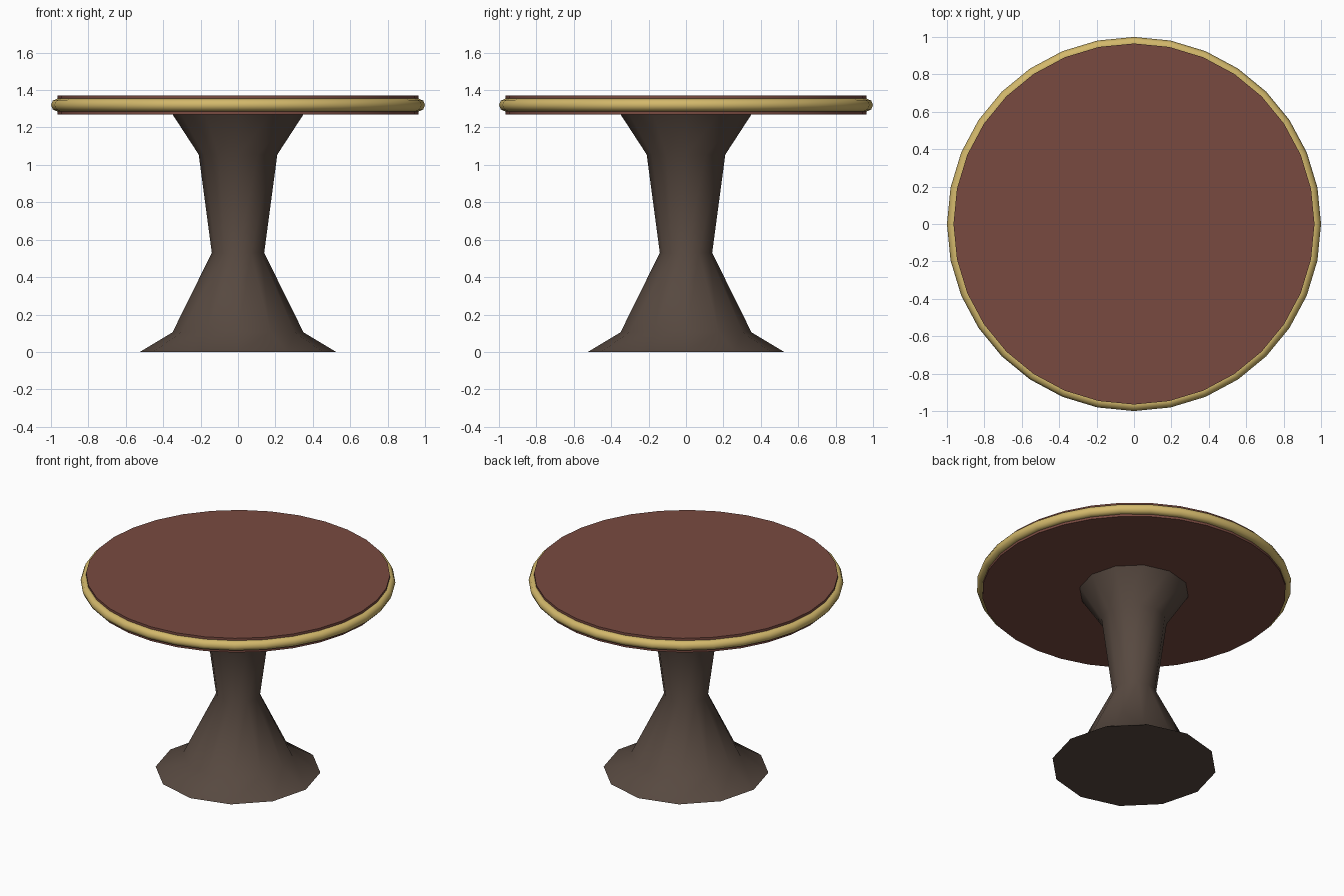
import bpy
import math

if "Cube" in bpy.data.objects:
    bpy.data.objects.remove(bpy.data.objects["Cube"])


def material(name, color):
    m = bpy.data.materials.new(name)
    m.diffuse_color = (*color, 1)
    m.use_nodes = True
    m.node_tree.nodes["Principled BSDF"].inputs["Base Color"].default_value = m.diffuse_color
    return m


def finish(obj, name, mat, angle):
    obj.name = name
    obj.data.materials.append(mat)
    bpy.ops.object.select_all(action='DESELECT')
    obj.select_set(True)
    bpy.context.view_layer.objects.active = obj
    bpy.ops.object.shade_smooth_by_angle(angle=math.radians(angle))


def lathe(profile, sides):
    """Closed solid of revolution from (radius, z) points, bottom to top."""
    verts = [(r * math.cos(2 * math.pi * i / sides), r * math.sin(2 * math.pi * i / sides), z)
             for r, z in profile for i in range(sides)]
    faces = []
    for k in range(len(profile) - 1):
        a, b = k * sides, (k + 1) * sides
        for i in range(sides):
            j = (i + 1) % sides
            faces.append((a + i, a + j, b + j, b + i))
    faces.append(tuple(reversed(range(sides))))
    faces.append(tuple(range(len(verts) - sides, len(verts))))
    mesh = bpy.data.meshes.new("lathe")
    mesh.from_pydata(verts, [], faces)
    obj = bpy.data.objects.new("lathe", mesh)
    bpy.context.collection.objects.link(obj)
    return obj


red_wood = material("red_wood", (0.19, 0.068, 0.051))
brass = material("brass", (0.65, 0.48, 0.147))
dark_wood = material("dark_wood", (0.095, 0.066, 0.051))

# Twelve-sided flared pedestal
pedestal = lathe([(0.525, 0), (0.35, 0.105), (0.14, 0.53), (0.21, 1.055), (0.35, 1.27)], 12)
finish(pedestal, "pedestal", dark_wood, 50)

# Round table top
top = lathe([(0.965, 1.27), (0.965, 1.37)], 32)
finish(top, "table_top", red_wood, 40)

# Rounded brass edge band
bpy.ops.mesh.primitive_torus_add(major_radius=0.966, minor_radius=0.034, major_segments=32,
                                 minor_segments=8, location=(0, 0, 1.32))
finish(bpy.context.object, "edge_band", brass, 60)
